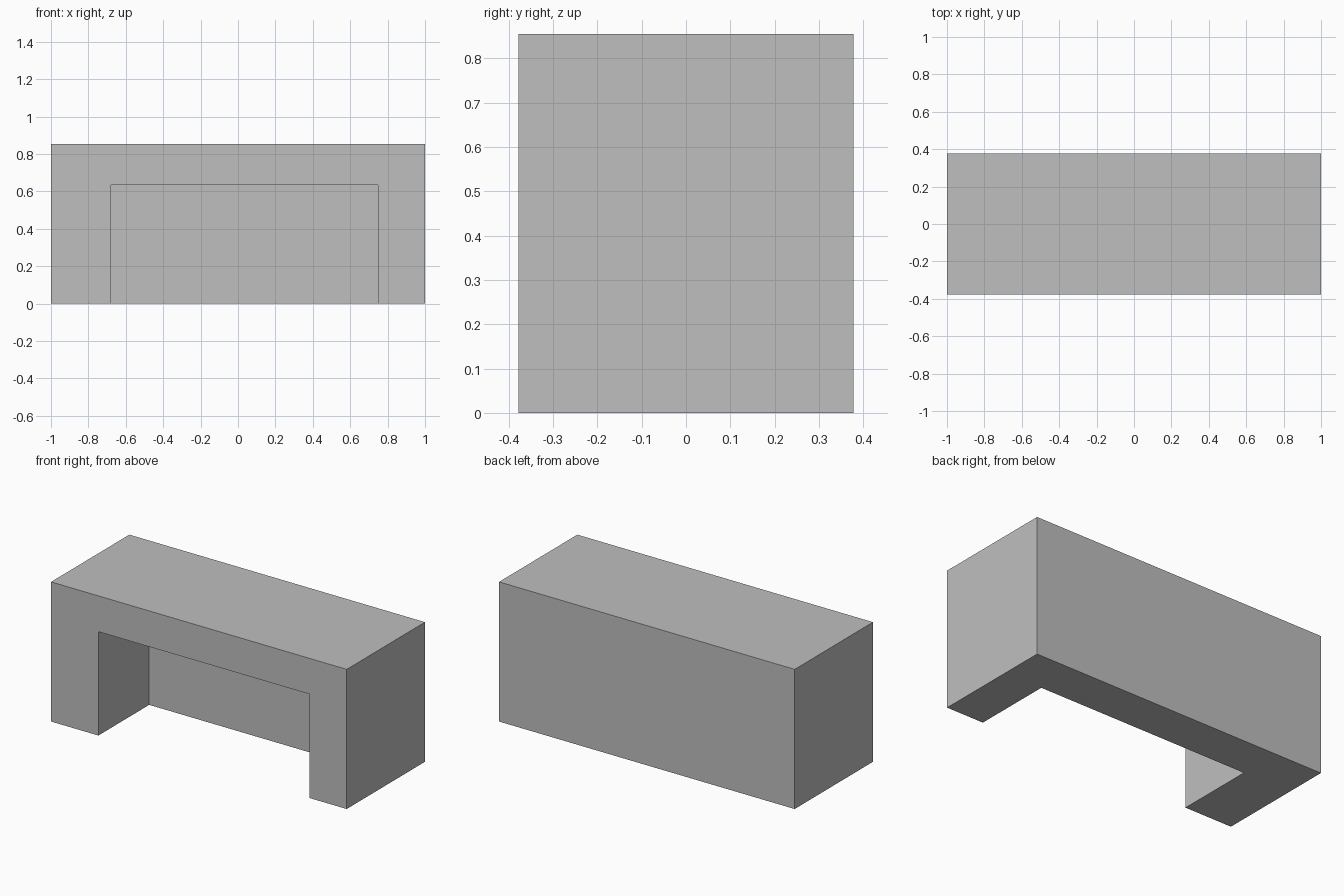
import bpy
import bmesh
from mathutils import Vector

default_cube = bpy.data.objects.get("Cube")
if default_cube:
    bpy.data.objects.remove(default_cube, do_unlink=True)


def make_box(name, low, high):
    """Axis-aligned box between two corners."""
    low, high = Vector(low), Vector(high)
    bm = bmesh.new()
    bmesh.ops.create_cube(bm, size=1)
    bmesh.ops.scale(bm, vec=high - low, verts=bm.verts)
    bmesh.ops.translate(bm, vec=(low + high) / 2, verts=bm.verts)
    mesh = bpy.data.meshes.new(name)
    bm.to_mesh(mesh)
    bm.free()
    obj = bpy.data.objects.new(name, mesh)
    bpy.context.collection.objects.link(obj)
    return obj


# Plain grey surface
grey = bpy.data.materials.new("light_grey")
grey.use_nodes = True
colour = (0.52, 0.52, 0.52, 1)
grey.diffuse_color = colour
grey.node_tree.nodes["Principled BSDF"].inputs["Base Color"].default_value = colour

# Solid counter block
counter = make_box("counter_body", (-1, -0.378, 0), (1, 0.378, 0.854))
counter.data.materials.append(grey)

# Off-centre knee space, open at the front and the floor
knee_space = make_box("knee_space_cutter", (-0.68, -0.6, -0.2), (0.748, 0.113, 0.635))
knee_space.data.materials.append(grey)
knee_space.hide_render = True

cut = counter.modifiers.new("knee_space", "BOOLEAN")
cut.operation = "DIFFERENCE"
cut.solver = "EXACT"
cut.object = knee_space

# Bake the cut and drop the helper
bpy.context.view_layer.objects.active = counter
bpy.ops.object.modifier_apply(modifier=cut.name)
bpy.data.objects.remove(knee_space, do_unlink=True)
